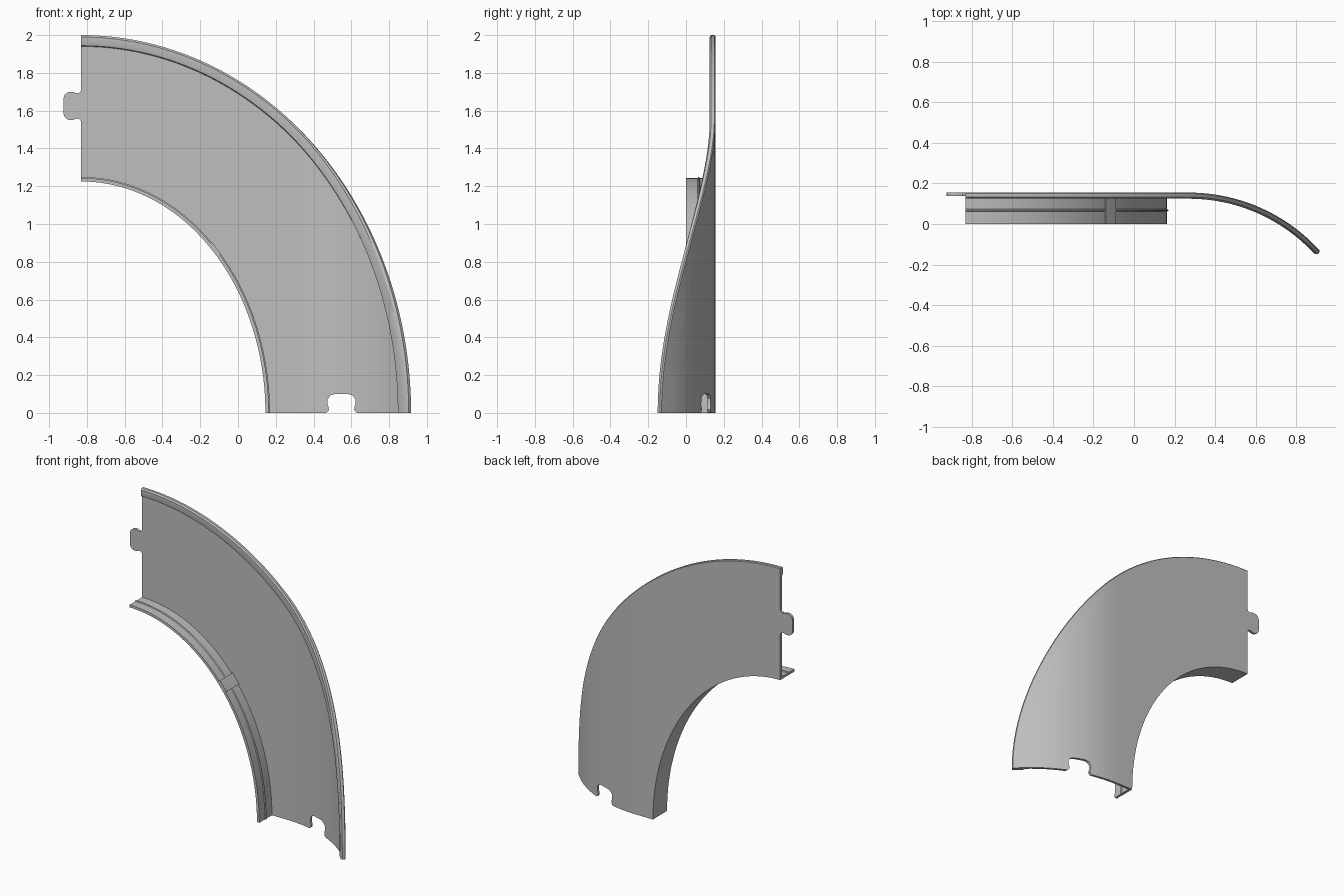
import bpy, bmesh, math

if "Cube" in bpy.data.objects:
    bpy.data.objects.remove(bpy.data.objects["Cube"])

grey = bpy.data.materials.new("light_grey")
grey.use_nodes = True
grey.diffuse_color = (0.52, 0.52, 0.52, 1)
grey.node_tree.nodes["Principled BSDF"].inputs["Base Color"].default_value = (0.52, 0.52, 0.52, 1)

LEFT, BACK = -0.83, 0.155          # left end and back plane
INNER_X, INNER_Z = 0.975, 1.225    # inner ellipse half-axes
WIDTH = 0.775
BEND_X, BEND_R = 0.27, 0.873       # start and radius of the forward bend


def place(r, depth, t):
    """Point at r from the inner edge, depth in front of the bent back surface."""
    x = LEFT + (INNER_X + r) * math.cos(t)
    z = (INNER_Z + r) * math.sin(t)
    a = math.asin(max(0, x - BEND_X) / BEND_R)
    y = BACK - BEND_R * (1 - math.cos(a))
    return (x - depth * math.sin(a), y - depth * math.cos(a), z)


def finish(name, bm):
    bmesh.ops.recalc_face_normals(bm, faces=bm.faces)
    mesh = bpy.data.meshes.new(name)
    bm.to_mesh(mesh)
    bm.free()
    mesh.materials.append(grey)
    ob = bpy.data.objects.new(name, mesh)
    bpy.context.collection.objects.link(ob)
    return ob


def sweep(name, profile, start=0, end=90, steps=72):
    """Sweep a closed (r, depth) profile along the quarter ellipse."""
    bm = bmesh.new()
    rings = []
    for i in range(steps + 1):
        t = math.radians(start + (end - start) * i / steps)
        rings.append([bm.verts.new(place(r, d, t)) for r, d in profile])
    n = len(profile)
    for a, b in zip(rings, rings[1:]):
        for k in range(n):
            bm.faces.new((a[k], a[(k + 1) % n], b[(k + 1) % n], b[k]))
    bm.faces.new(rings[0])
    bm.faces.new(rings[-1])
    return finish(name, bm)


def prism(name, outline, y0, y1):
    """Extrude an (x, z) outline along y."""
    bm = bmesh.new()
    face = bm.faces.new([bm.verts.new((x, y0, z)) for x, z in outline])
    new = bmesh.ops.extrude_face_region(bm, geom=[face])["geom"]
    verts = [v for v in new if isinstance(v, bmesh.types.BMVert)]
    bmesh.ops.translate(bm, verts=verts, vec=(0, y1 - y0, 0))
    return finish(name, bm)


def smooth(ob):
    bpy.ops.object.select_all(action="DESELECT")
    ob.select_set(True)
    bpy.context.view_layer.objects.active = ob
    bpy.ops.object.shade_smooth_by_angle(angle=math.radians(30))


# Curved sheet with a thicker rounded rim along its outer edge
SHEET = 0.017
RIM = WIDTH - 0.06
COLS = 24
back = [(RIM * i / COLS, 0) for i in range(COLS + 1)]
rim = [(0.77, 0), (WIDTH, 0.005), (WIDTH, 0.022), (0.765, 0.03),
       (0.73, 0.03), (RIM + 0.004, 0.026)]
front = [(r, SHEET) for r, d in reversed(back)]
sheet = sweep("track_sheet", back + rim + front)

# Connector outline: (length, half width), rounded head and flared root
half = [(0, 0.083), (0.006, 0.073), (0.016, 0.067), (0.032, 0.069),
        (0.045, 0.075), (0.07, 0.073), (0.087, 0.06), (0.095, 0.038)]
both = half + [(u, -w) for u, w in reversed(half)]

# Socket cut through the lower end
socket = [(0.548 + w, 1.05 * u) for u, w in both]
socket = [(0.548 + 0.083, -0.05)] + socket + [(0.548 - 0.083, -0.05)]
cutter = prism("socket_cutter", socket, -0.3, 0.3)
mod = sheet.modifiers.new("socket", "BOOLEAN")
mod.operation = "DIFFERENCE"
mod.solver = "EXACT"
mod.object = cutter
bpy.context.view_layer.objects.active = sheet
bpy.ops.object.modifier_apply(modifier=mod.name)
bpy.data.objects.remove(cutter)
smooth(sheet)

# Connector tab on the upper end
tab = [(LEFT - u, 1.625 + w) for u, w in both]
tab = [(LEFT + 0.002, 1.708)] + tab + [(LEFT + 0.002, 1.542)]
smooth(prism("connector_tab", tab, BACK - SHEET, BACK))

# Inner flange with a fine bead along its middle
flange = [(0, 0), (0, BACK), (0.018, BACK), (0.018, 0.094), (0.024, 0.09),
          (0.024, 0.086), (0.018, 0.082), (0.018, 0)]
smooth(sweep("inner_flange", flange))

# Raised strap across the flange
strap = [(0.004, 0.01), (0.004, BACK), (0.026, BACK), (0.026, 0.01)]
smooth(sweep("flange_strap", strap, 42.2, 46.3, 4))
